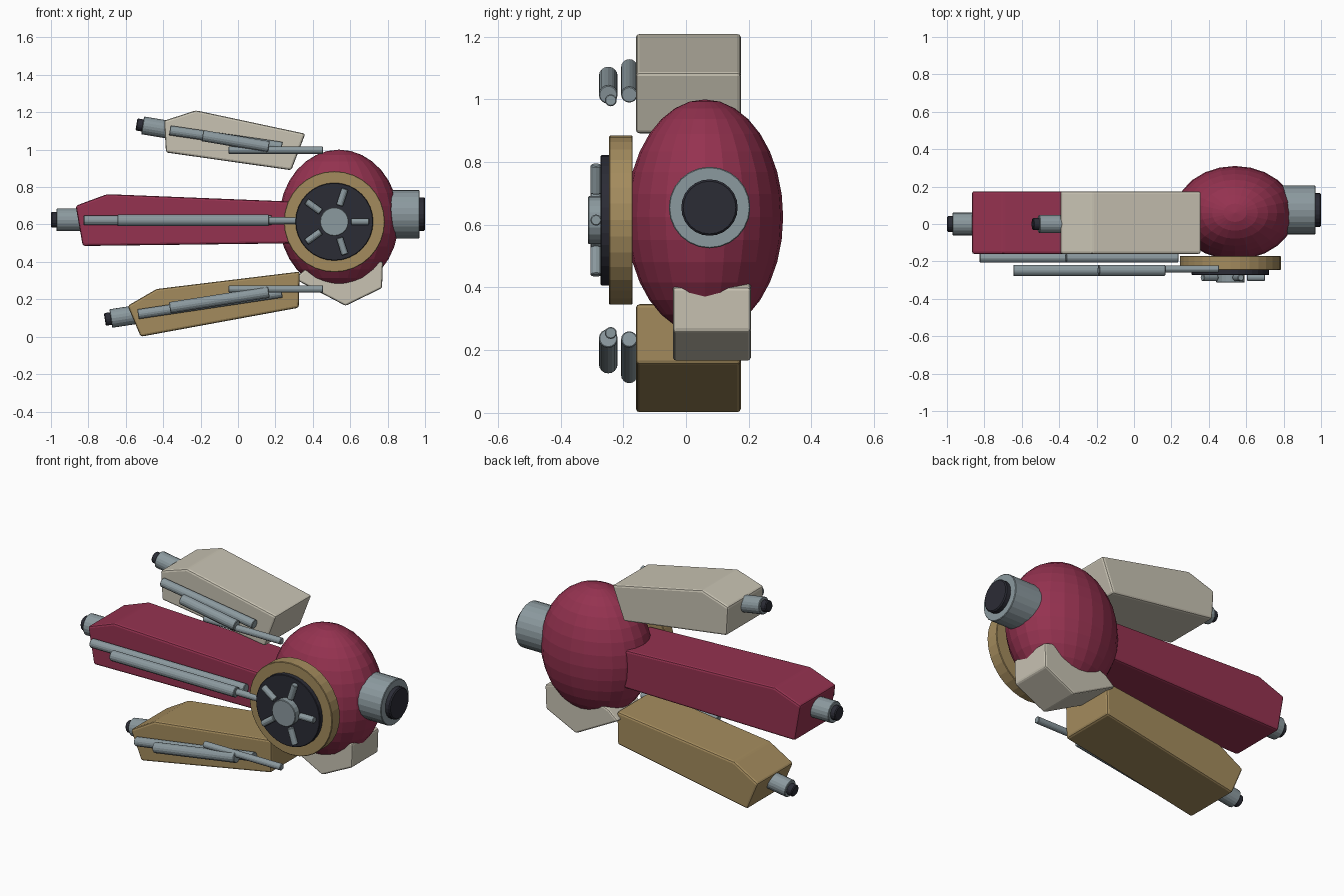
import bpy, bmesh, math
from mathutils import Vector

if "Cube" in bpy.data.objects:
    bpy.data.objects.remove(bpy.data.objects["Cube"])


def material(name, rgb):
    m = bpy.data.materials.new(name)
    m.diffuse_color = (*rgb, 1)
    m.use_nodes = True
    m.node_tree.nodes["Principled BSDF"].inputs["Base Color"].default_value = m.diffuse_color
    return m


CRIMSON = material("crimson", (0.30, 0.032, 0.08))
CREAM = material("cream", (0.58, 0.545, 0.45))
TAN = material("tan", (0.37, 0.26, 0.11))
STEEL = material("steel", (0.26, 0.32, 0.345))
DARK = material("charcoal", (0.024, 0.025, 0.036))


def make_object(name, bm, mat, bevel=0.0):
    bmesh.ops.recalc_face_normals(bm, faces=bm.faces)
    mesh = bpy.data.meshes.new(name)
    bm.to_mesh(mesh)
    bm.free()
    mesh.materials.append(mat)
    ob = bpy.data.objects.new(name, mesh)
    bpy.context.collection.objects.link(ob)
    if bevel:
        mod = ob.modifiers.new("bevel", 'BEVEL')
        mod.width = bevel
        mod.segments = 2
        mod.limit_method = 'ANGLE'
        mod.angle_limit = math.radians(20)
    return ob


def rod(name, a, b, radius, mat, sides=16, bevel=0.003):
    """Capped cylinder running from point a to point b."""
    a, b = Vector(a), Vector(b)
    bm = bmesh.new()
    bmesh.ops.create_cone(bm, cap_ends=True, segments=sides, radius1=radius,
                          radius2=radius, depth=(b - a).length)
    turn = (b - a).to_track_quat('Z', 'Y').to_matrix()
    for v in bm.verts:
        v.co = turn @ v.co + (a + b) / 2
    ob = make_object(name, bm, mat)
    if bevel:
        mod = ob.modifiers.new("bevel", 'BEVEL')
        mod.width = bevel
        mod.segments = 1
        mod.limit_method = 'ANGLE'
        mod.angle_limit = math.radians(50)
    return ob


def slab(name, profile, y0, y1, mat, bevel=0.012):
    """Side profile in x, z extruded along y."""
    bm = bmesh.new()
    face = bm.faces.new([bm.verts.new((x, y0, z)) for x, z in profile])
    ext = bmesh.ops.extrude_face_region(bm, geom=[face])
    for v in ext["geom"]:
        if isinstance(v, bmesh.types.BMVert):
            v.co.y = y1
    return make_object(name, bm, mat, bevel)


# egg-shaped main body
bm = bmesh.new()
bmesh.ops.create_uvsphere(bm, u_segments=24, v_segments=16, radius=1)
for v in bm.verts:
    v.co = (0.54 + 0.32 * v.co.x, 0.06 + 0.25 * v.co.y, 0.625 + 0.375 * v.co.z)
make_object("body", bm, CRIMSON)

# nose port
rod("nose_collar", (0.74, 0.075, 0.655), (0.97, 0.075, 0.655), 0.13, STEEL, 24)
rod("nose_lens", (0.95, 0.075, 0.655), (1.0, 0.075, 0.655), 0.09, DARK, 24, 0.006)

# side wheel with hub and spokes
WX, WZ = 0.515, 0.615
rod("wheel_rim", (WX, -0.17, WZ), (WX, -0.245, WZ), 0.27, TAN, 32)
rod("wheel_disc", (WX, -0.23, WZ), (WX, -0.272, WZ), 0.208, DARK, 32)
rod("wheel_hub", (WX, -0.26, WZ), (WX, -0.312, WZ), 0.077, STEEL, 20)
for i in range(5):
    c, s = math.cos(i * math.tau / 5), math.sin(i * math.tau / 5)
    rod(f"wheel_spoke_{i + 1}", (WX + 0.09 * c, -0.287, WZ + 0.09 * s),
        (WX + 0.185 * c, -0.287, WZ + 0.185 * s), 0.018, STEEL, 12)

# three arms: profile, colour, nozzle path, rear pipe, front pipe, thin rod
arms = {
    "upper": dict(mat=CREAM, r=0.048,
                  shape=[(-0.395, 1.155), (-0.225, 1.21), (0.36, 1.085),
                         (0.285, 0.89), (-0.385, 0.985)],
                  nozzle=[(-0.543, 1.135), (-0.51, 1.13), (-0.33, 1.10)],
                  rear=[(-0.365, 1.103), (0.235, 1.015)],
                  front=[(-0.19, 1.075), (0.165, 1.015)],
                  thin=[(-0.05, 0.997), (0.455, 0.997)]),
    "middle": dict(mat=CRIMSON, r=0.061,
                   shape=[(-0.868, 0.70), (-0.70, 0.762), (0.35, 0.72),
                          (0.35, 0.50), (-0.83, 0.485)],
                   nozzle=[(-1.0, 0.625), (-0.97, 0.625), (-0.80, 0.625)],
                   rear=[(-0.825, 0.622), (0.18, 0.622)],
                   front=[(-0.645, 0.622), (0.165, 0.622)],
                   thin=[(0.1, 0.62), (0.455, 0.62)]),
    "lower": dict(mat=TAN, r=0.05,
                  shape=[(-0.59, 0.165), (-0.435, 0.255), (0.33, 0.348),
                        (0.325, 0.155), (-0.52, 0.0)],
                  nozzle=[(-0.712, 0.092), (-0.68, 0.097), (-0.50, 0.125)],
                  rear=[(-0.535, 0.12), (0.235, 0.235)],
                  front=[(-0.365, 0.155), (0.165, 0.238)],
                  thin=[(-0.05, 0.255), (0.455, 0.255)]),
}
for name, a in arms.items():
    slab(f"{name}_arm", a["shape"], -0.16, 0.175, a["mat"])
    tip, lip, root = [(x, 0, z) for x, z in a["nozzle"]]
    rod(f"{name}_nozzle", lip, root, a["r"], STEEL, 20)
    rod(f"{name}_nozzle_core", tip, root, a["r"] * 0.68, DARK, 16, 0.005)
    for part, y, radius in (("rear", -0.181, 0.026), ("front", -0.248, 0.03),
                            ("thin", -0.24, 0.019)):
        start, end = [(x, y, z) for x, z in a[part]]
        rod(f"{name}_{part}_pipe", start, end, radius, STEEL, 16)

# keel below the body
slab("keel", [(0.30, 0.31), (0.575, 0.165), (0.77, 0.26), (0.775, 0.40),
              (0.58, 0.45), (0.36, 0.36)], -0.042, 0.207, CREAM, 0.01)
